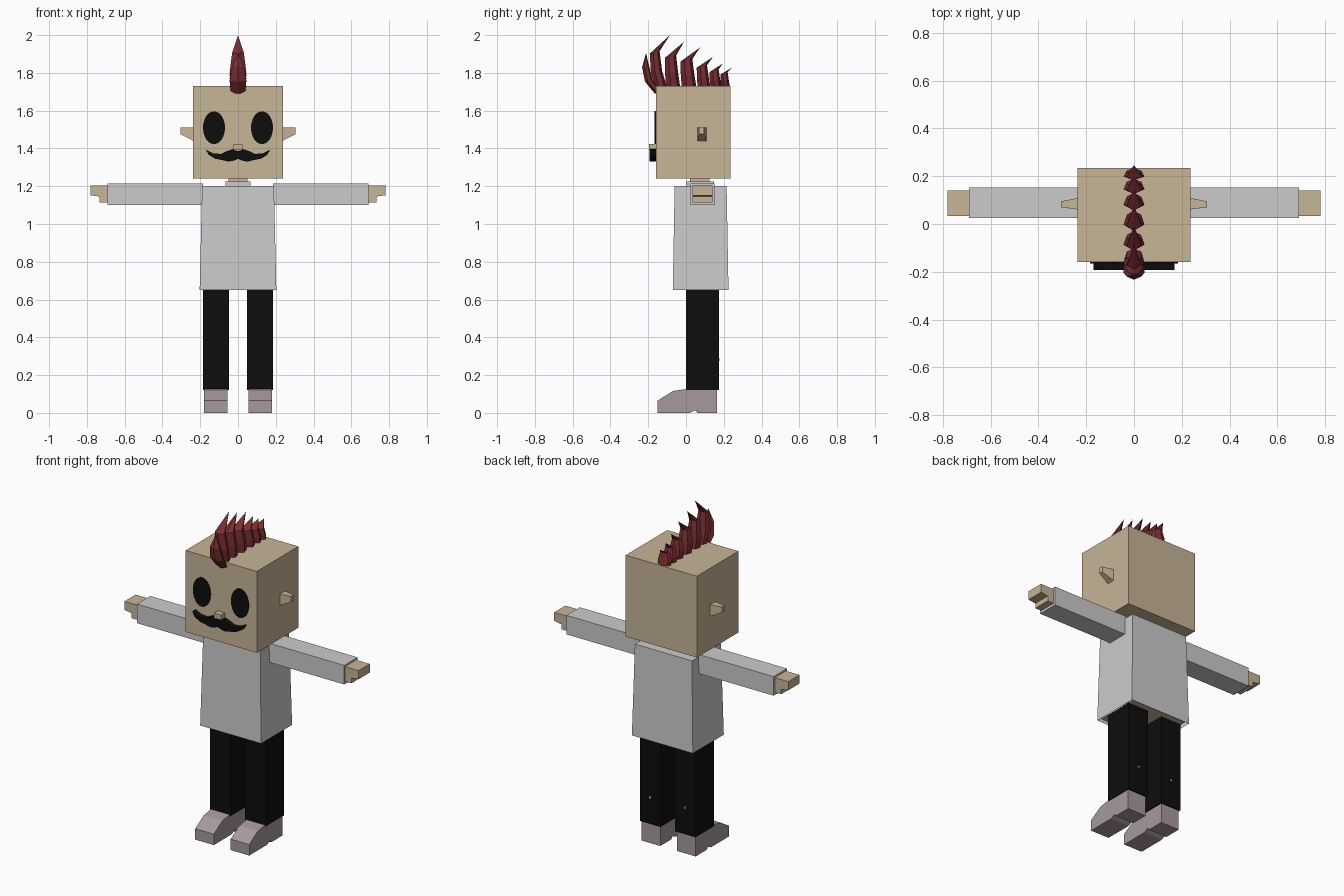
import bpy, bmesh, math
from mathutils import Vector

cube = bpy.data.objects.get("Cube")
if cube:
    bpy.data.objects.remove(cube, do_unlink=True)


def material(name, r, g, b):
    m = bpy.data.materials.new(name)
    m.use_nodes = True
    m.diffuse_color = (r, g, b, 1)
    m.node_tree.nodes["Principled BSDF"].inputs["Base Color"].default_value = (r, g, b, 1)
    return m


SKIN = material("tan skin", 0.57, 0.46, 0.31)
SHIRT = material("light grey cloth", 0.60, 0.60, 0.60)
BLACK = material("black", 0.004, 0.004, 0.004)
SHOE = material("mauve grey shoe", 0.39, 0.32, 0.33)
HAIR = material("dark red hair", 0.20, 0.028, 0.032)


def loft(name, rings, mat, open_start=False):
    """Join rings of points with faces and close the ends; a one-point ring is a tip."""
    bm = bmesh.new()
    loops = [[bm.verts.new(p) for p in ring] for ring in rings]
    for a, b in zip(loops, loops[1:]):
        n = len(a)
        for i in range(n):
            j = (i + 1) % n
            if len(b) == 1:
                bm.faces.new((a[i], a[j], b[0]))
            else:
                bm.faces.new((a[i], a[j], b[j], b[i]))
    if not open_start:
        bm.faces.new(loops[0])
    if len(loops[-1]) > 1:
        bm.faces.new(loops[-1])
    bmesh.ops.recalc_face_normals(bm, faces=bm.faces)
    mesh = bpy.data.meshes.new(name)
    bm.to_mesh(mesh)
    bm.free()
    mesh.materials.append(mat)
    obj = bpy.data.objects.new(name, mesh)
    bpy.context.collection.objects.link(obj)
    return obj


def rect(x0, x1, y0, y1, z):
    return [(x0, y0, z), (x1, y0, z), (x1, y1, z), (x0, y1, z)]


def box(name, x, y, z, mat):
    return loft(name, [rect(*x, *y, z[0]), rect(*x, *y, z[1])], mat)


def prism_x(name, profile, x0, x1, mat):
    return loft(name, [[(x, y, z) for y, z in profile] for x in (x0, x1)], mat)


def prism_y(name, profile, y0, y1, mat):
    return loft(name, [[(x, y, z) for x, z in profile] for y in (y0, y1)], mat)


# Head, neck and collar
box("head", (-0.237, 0.237), (-0.16, 0.235), (1.24, 1.73), SKIN)
box("neck", (-0.05, 0.05), (0.02, 0.125), (1.19, 1.25), SKIN)
box("collar", (-0.065, 0.065), (0.0, 0.148), (1.19, 1.226), SHIRT)

# Nose and moustache
box("nose", (-0.024, 0.024), (-0.196, -0.155), (1.394, 1.424), SKIN)
half = [(0.0, 1.385), (0.03, 1.396), (0.06, 1.385), (0.09, 1.371), (0.13, 1.374),
        (0.17, 1.393), (0.155, 1.366), (0.12, 1.345), (0.085, 1.339),
        (0.05, 1.33), (0.02, 1.336), (0.0, 1.345)]
outline = half + [(-x, z) for x, z in reversed(half[1:-1])]
prism_y("moustache", outline, -0.193, -0.158, BLACK)

# Shirt body, open below, with the bare torso inside
loft("shirt", [rect(-0.203, 0.203, -0.07, 0.225, 0.65),
               rect(-0.19, 0.19, -0.06, 0.215, 1.2)], SHIRT, open_start=True)
box("torso", (-0.185, 0.185), (-0.055, 0.21), (0.66, 1.18), SKIN)

# Paired parts
for side, s in (("left", 1), ("right", -1)):
    # Eye plate
    ellipse = []
    for i in range(32):
        a = math.tau * i / 32
        ellipse.append((s * 0.127 + 0.058 * math.cos(a), 1.51 + 0.087 * math.sin(a)))
    prism_y(side + "_eye", ellipse, -0.166, -0.158, BLACK)

    # Ear, flat on top and tapering outward
    loft(side + "_ear",
         [[(s * x, y0, zb), (s * x, y1, zb), (s * x, y1, 1.51), (s * x, y0, 1.51)]
          for x, y0, y1, zb in ((0.23, 0.06, 0.11, 1.437), (0.305, 0.07, 0.095, 1.476))],
         SKIN)

    # Sleeve and stepped hand
    box(side + "_sleeve", (s * 0.185, s * 0.69), (0.025, 0.152), (1.1, 1.215), SHIRT)
    hand = [(0.68, 1.115), (0.732, 1.115), (0.732, 1.145), (0.78, 1.152),
            (0.78, 1.204), (0.68, 1.204)]
    prism_y(side + "_hand", [(s * x, z) for x, z in hand], 0.034, 0.14, SKIN)

    # Trouser leg with a small spot on the back
    box(side + "_trouser_leg", (s * 0.048, s * 0.185), (0.0, 0.174), (0.12, 0.665), BLACK)
    box(side + "_trouser_spot", (s * 0.11, s * 0.122), (0.17, 0.178), (0.275, 0.288), SHOE)

    # Shoe with sloping toe and notched heel
    shoe = [(-0.15, 0.0), (-0.15, 0.066), (-0.068, 0.116), (0.0, 0.126), (0.165, 0.126),
            (0.165, 0.0), (0.06, 0.0), (0.05, 0.014), (0.02, 0.0)]
    prism_x(side + "_shoe", shoe, s * 0.056, s * 0.18, SHOE)

# Crest of curved spikes: base front, base depth, base z, bulge, tip y, tip z
spikes = [(-0.165, 0.045, 1.69, 0.075, -0.212, 1.905),
          (-0.165, 0.065, 1.72, 0.03, -0.085, 2.0),
          (-0.105, 0.075, 1.72, 0.008, -0.01, 1.965),
          (-0.022, 0.078, 1.72, 0.008, 0.075, 1.935),
          (0.062, 0.068, 1.72, 0.006, 0.143, 1.885),
          (0.13, 0.06, 1.72, 0.006, 0.195, 1.85),
          (0.187, 0.047, 1.72, 0.005, 0.247, 1.83)]
section = [(0, 0), (0.35, 1), (0.8, 0.75), (1, 0), (0.8, -0.75), (0.35, -1)]
for n, (front, depth, z0, bulge, tip_y, tip_z) in enumerate(spikes, 1):
    rings = []
    for t, push, deep, wide in ((0, 0, 1, 0.038), (0.3, 0.7, 0.92, 0.044),
                                (0.65, 0.9, 0.8, 0.031)):
        y = front - bulge * push
        z = z0 + t * (tip_z - z0)
        rings.append([(wide * w, y + depth * deep * d, z + 0.02 * t * d)
                      for d, w in section])
    rings.append([(0, tip_y, tip_z)])
    loft("hair_spike_%d" % n, rings, HAIR)
